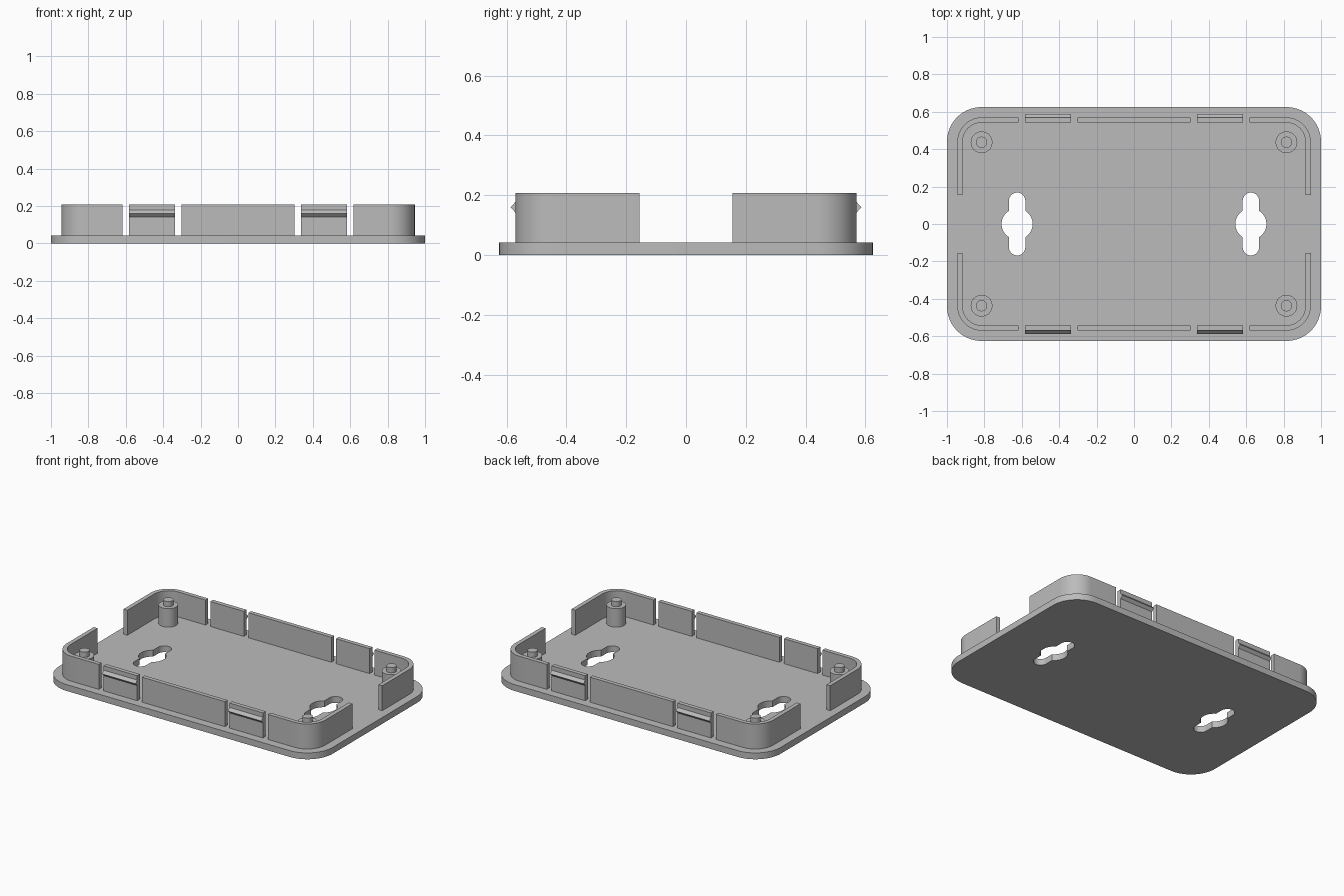
import bpy, bmesh
from math import cos, sin, pi, asin, radians
from mathutils import Matrix

cube = bpy.data.objects.get("Cube")
if cube:
    bpy.data.objects.remove(cube, do_unlink=True)

grey = bpy.data.materials.new("plain grey")
grey.use_nodes = True
grey.diffuse_color = (0.5, 0.5, 0.5, 1)
grey.node_tree.nodes["Principled BSDF"].inputs["Base Color"].default_value = (0.5, 0.5, 0.5, 1)

PLATE_TOP, WALL_TOP = 0.042, 0.207
WALL_X, WALL_Y, THICK = 0.945, 0.57, 0.028
CORNER_X, CORNER_Y = 0.815, 0.437      # shared centre of corner arcs and posts
MIRRORS = [(sx, sy) for sx in (1, -1) for sy in (1, -1)]


def arc(cx, cy, rx, ry, start, end, steps=16):
    """Points along an arc, angles in radians."""
    angles = [start + (end - start) * i / steps for i in range(steps + 1)]
    return [(cx + rx * cos(a), cy + ry * sin(a)) for a in angles]


def prism(name, loops, low, high, along_x=False):
    """Extrude an outline, with optional hole outlines, between two levels."""
    curve = bpy.data.curves.new(name, 'CURVE')
    curve.dimensions, curve.fill_mode = '2D', 'BOTH'
    curve.extrude = (high - low) / 2
    for loop in loops:
        spline = curve.splines.new('POLY')
        spline.points.add(len(loop) - 1)
        for point, (u, v) in zip(spline.points, loop):
            point.co = (u, v, 0, 1)
        spline.use_cyclic_u = True
    obj = bpy.data.objects.new(name, curve)
    bpy.context.collection.objects.link(obj)
    bpy.ops.object.select_all(action='DESELECT')
    obj.select_set(True)
    bpy.context.view_layer.objects.active = obj
    bpy.ops.object.convert(target='MESH')
    # Weld the caps to the sides and move into place
    obj = bpy.context.object
    bm = bmesh.new()
    bm.from_mesh(obj.data)
    bmesh.ops.remove_doubles(bm, verts=bm.verts, dist=0.0001)
    bmesh.ops.translate(bm, verts=bm.verts, vec=(0, 0, (low + high) / 2))
    if along_x:
        turn = Matrix(((0, 0, 1), (1, 0, 0), (0, 1, 0))).to_4x4()
        bmesh.ops.transform(bm, matrix=turn, verts=bm.verts)
    bmesh.ops.recalc_face_normals(bm, faces=bm.faces)
    bm.to_mesh(obj.data)
    bm.free()
    obj.data.materials.clear()
    obj.data.materials.append(grey)
    bpy.ops.object.shade_smooth_by_angle(angle=radians(30))
    return obj


def keyhole(cx):
    """Round hole crossed by a narrow slot with rounded ends."""
    r, slot, reach = 0.083, 0.044, 0.168
    meet = asin(slot / r)
    end = reach - slot
    pts = arc(cx, 0, r, r, meet - pi / 2, pi / 2 - meet)
    pts += arc(cx, end, slot, slot, 0, pi)
    pts += arc(cx, 0, r, r, pi / 2 + meet, 3 * pi / 2 - meet)
    pts += arc(cx, -end, slot, slot, pi, 2 * pi)
    return pts


# Base plate with two hanging holes
outline = []
for i, (sx, sy) in enumerate([(1, 1), (-1, 1), (-1, -1), (1, -1)]):
    outline += arc(sx * CORNER_X, sy * 0.44, 0.185, 0.185, i * pi / 2, (i + 1) * pi / 2)
prism("base_plate", [outline, keyhole(0.625), keyhole(-0.625)], 0, PLATE_TOP)

# Rounded corner wall, drawn for one corner and mirrored
corner = [(WALL_X, 0.155)]
corner += arc(CORNER_X, CORNER_Y, WALL_X - CORNER_X, WALL_Y - CORNER_Y, 0, pi / 2)
corner += [(0.617, WALL_Y), (0.617, WALL_Y - THICK)]
corner += arc(CORNER_X, CORNER_Y, WALL_X - CORNER_X - THICK,
              WALL_Y - CORNER_Y - THICK, pi / 2, 0)
corner += [(WALL_X - THICK, 0.155)]

# Clip section: upright tab with a pointed outer ridge
clip = [(WALL_Y - THICK, PLATE_TOP), (WALL_Y, PLATE_TOP), (WALL_Y, 0.142),
        (WALL_Y + 0.017, 0.16), (WALL_Y, 0.178), (WALL_Y, WALL_TOP),
        (WALL_Y - THICK, WALL_TOP)]

for sx, sy in MIRRORS:
    place = ("front" if sy < 0 else "back") + ("_left" if sx > 0 else "_right")
    prism("corner_wall_" + place, [[(sx * x, sy * y) for x, y in corner]],
          PLATE_TOP, WALL_TOP)
    x0, x1 = sorted((sx * 0.337, sx * 0.582))
    prism("clip_" + place, [[(sy * y, z) for y, z in clip]], x0, x1, along_x=True)
    # Stepped post: wide body with a narrow pin
    for part, radius, low, high in (("post_", 0.058, PLATE_TOP, 0.164),
                                    ("pin_", 0.03, 0.164, 0.198)):
        ring = arc(sx * CORNER_X, sy * CORNER_Y, radius, radius, 0, 2 * pi, 48)[:-1]
        prism(part + place, [ring], low, high)

# Long middle walls
for place, sy in (("front", -1), ("back", 1)):
    prism("middle_wall_" + place,
          [[(x, sy * y) for x, y in ((-0.303, WALL_Y), (0.303, WALL_Y),
                                     (0.303, WALL_Y - THICK), (-0.303, WALL_Y - THICK))]],
          PLATE_TOP, WALL_TOP)
